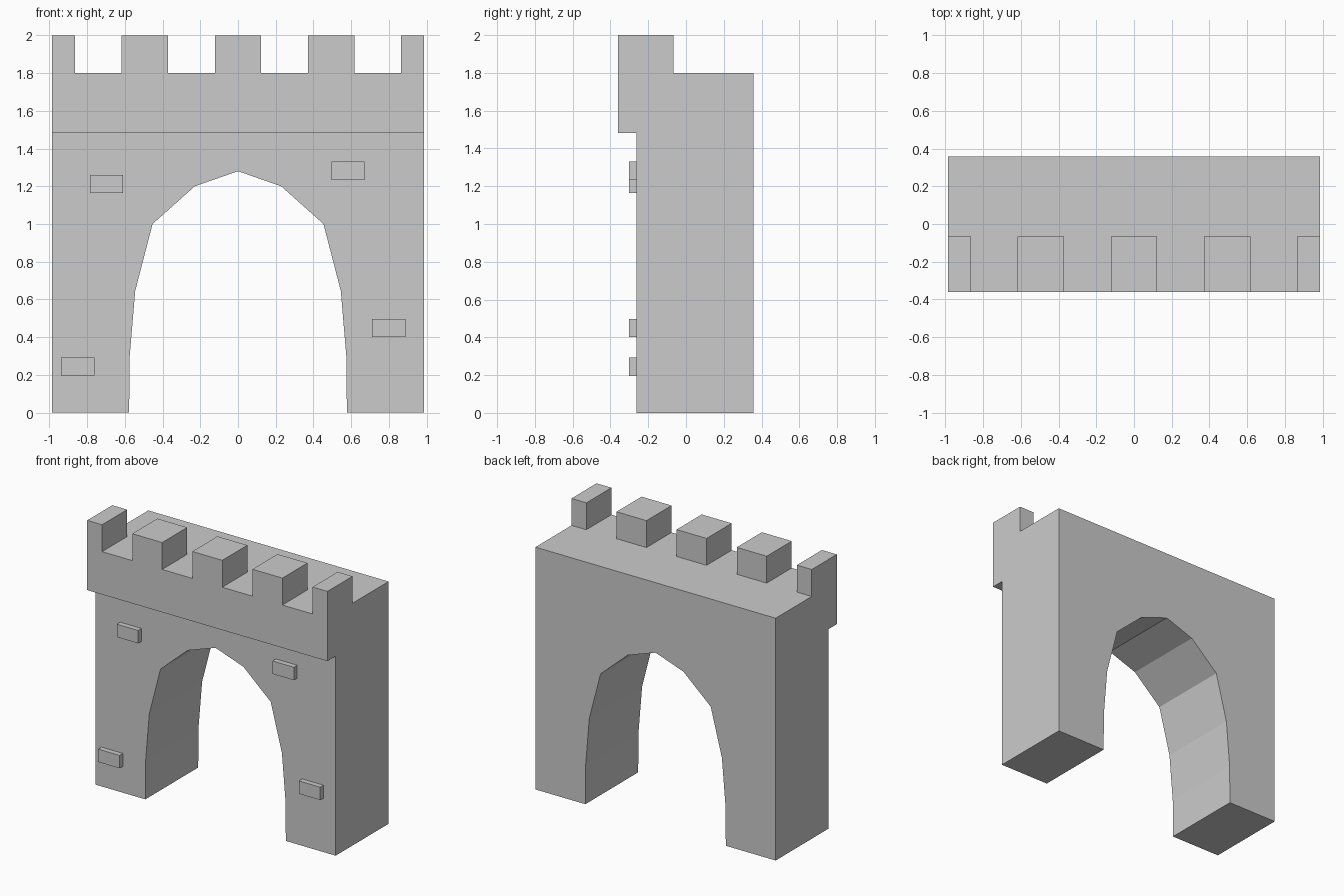
import bpy, bmesh
from mathutils import Vector

if "Cube" in bpy.data.objects:
    bpy.data.objects.remove(bpy.data.objects["Cube"])

HALF_W = 0.987


def prism(name, points, offset):
    """Closed solid: a planar outline pushed along an offset vector."""
    bm = bmesh.new()
    face = bm.faces.new([bm.verts.new(p) for p in points])
    new = bmesh.ops.extrude_face_region(bm, geom=[face])["geom"]
    verts = [v for v in new if isinstance(v, bmesh.types.BMVert)]
    bmesh.ops.translate(bm, verts=verts, vec=Vector(offset))
    bmesh.ops.recalc_face_normals(bm, faces=bm.faces)
    mesh = bpy.data.meshes.new(name)
    bm.to_mesh(mesh)
    bm.free()
    obj = bpy.data.objects.new(name, mesh)
    bpy.context.collection.objects.link(obj)
    return obj


def box(name, x0, x1, y0, y1, z0, z1):
    return prism(name, [(x0, y0, z0), (x1, y0, z0), (x1, y0, z1), (x0, y0, z1)],
                 (0, y1 - y0, 0))


def cut(target, cutter):
    cutter.hide_render = True
    mod = target.modifiers.new("cut", "BOOLEAN")
    mod.operation, mod.solver, mod.object = "DIFFERENCE", "EXACT", cutter
    bpy.context.view_layer.objects.active = target
    bpy.ops.object.modifier_apply(modifier=mod.name)
    bpy.data.objects.remove(cutter)


# Gate wall with overhanging parapet: side profile swept across the width
side = [(-0.263, 0), (0.357, 0), (0.357, 1.8), (-0.066, 1.8),
        (-0.066, 2.0), (-0.36, 2.0), (-0.36, 1.482), (-0.263, 1.482)]
wall = prism("gate_wall", [(-HALF_W, y, z) for y, z in side], (2 * HALF_W, 0, 0))

# Faceted arch opening
half = [(0.577, -0.2), (0.577, 0), (0.575, 0.29), (0.545, 0.645), (0.453, 1.0), (0.229, 1.2)]
arch = half + [(0, 1.28)] + [(-x, z) for x, z in reversed(half)]
cut(wall, prism("arch_cutter", [(x, -0.6, z) for x, z in arch], (0, 1.2, 0)))

# Four gaps between the battlements
for x in (-0.741, -0.247, 0.247, 0.741):
    cut(wall, box("gap_cutter", x - 0.124, x + 0.124, -0.5, 0.05, 1.8, 2.2))

# Raised bricks on the front
for i, (x, z) in enumerate([(-0.697, 1.213), (0.583, 1.282), (0.799, 0.449), (-0.85, 0.244)]):
    box(f"raised_brick_{i + 1}", x - 0.088, x + 0.088, -0.302, -0.255, z - 0.048, z + 0.048)
